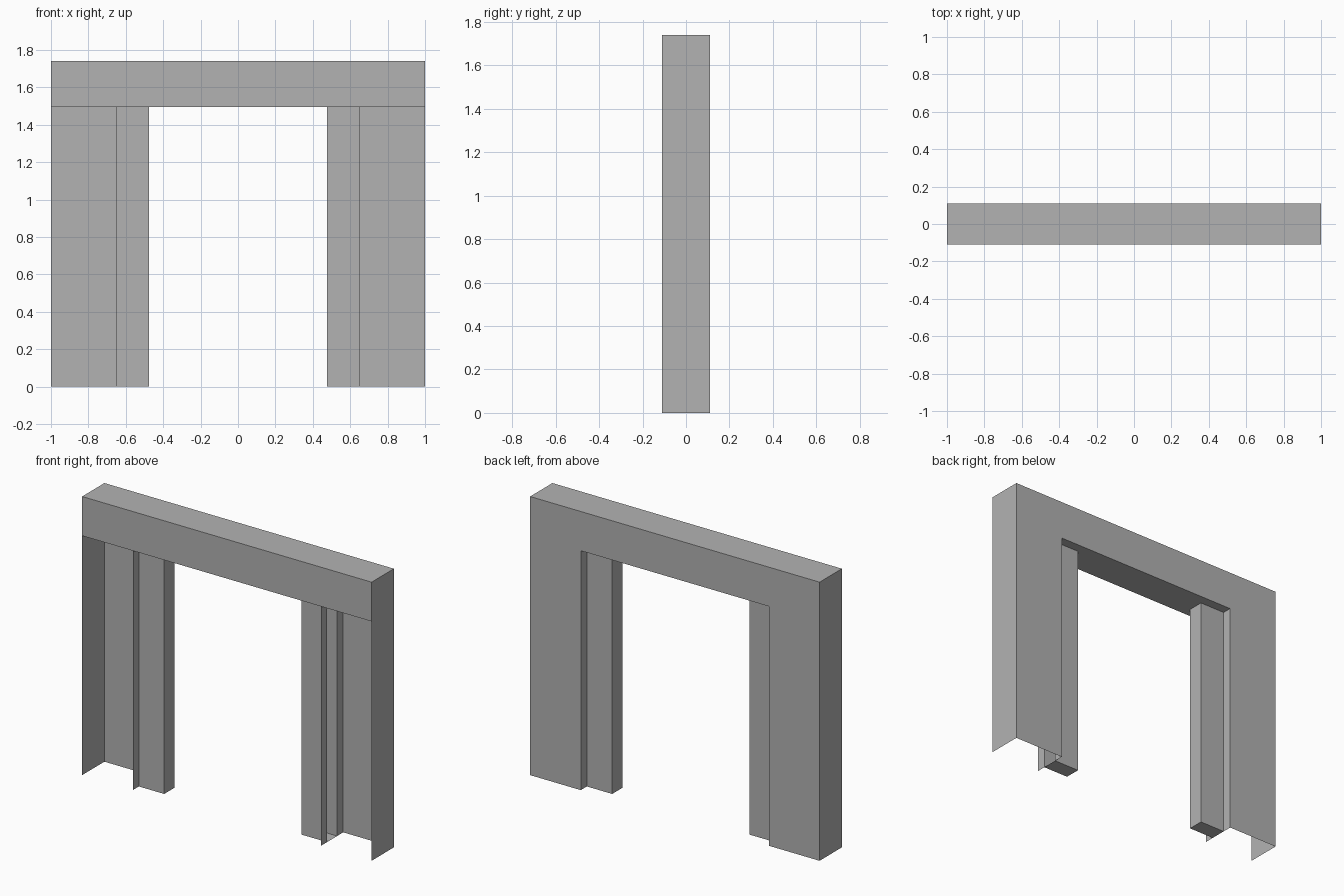
import bpy
import bmesh
from mathutils import Vector

cube = bpy.data.objects.get("Cube")
if cube:
    bpy.data.objects.remove(cube, do_unlink=True)

# Main dimensions
HALF_W, HALF_D, HEIGHT = 1.0, 0.11, 1.74
BEAM_Z = 1.495       # underside of the beam
REVEAL_X = 0.65      # inner edge of each pier
POST_X = 0.475       # inner face of each post
POST_D = 0.05        # half depth of each post

grey = bpy.data.materials.new("plain grey")
grey.use_nodes = True
colour = (0.448, 0.448, 0.448, 1)
grey.diffuse_color = colour
grey.node_tree.nodes["Principled BSDF"].inputs["Base Color"].default_value = colour


def make(name, faces):
    """Object from (corner loop, outward direction) pairs."""
    bm = bmesh.new()
    for corners, outward in faces:
        face = bm.faces.new([bm.verts.new(c) for c in corners])
        face.normal_update()
        if face.normal.dot(Vector(outward)) < 0:
            face.normal_flip()
    bmesh.ops.remove_doubles(bm, verts=bm.verts, dist=0.0001)
    mesh = bpy.data.meshes.new(name)
    bm.to_mesh(mesh)
    bm.free()
    mesh.materials.append(grey)
    obj = bpy.data.objects.new(name, mesh)
    bpy.context.collection.objects.link(obj)
    return obj


def across_x(x, y0, y1, z0, z1, side):
    return [(x, y0, z0), (x, y1, z0), (x, y1, z1), (x, y0, z1)], (side, 0, 0)


def across_y(y, x0, x1, z0, z1, side):
    return [(x0, y, z0), (x1, y, z0), (x1, y, z1), (x0, y, z1)], (0, side, 0)


def across_z(z, x0, x1, y0, y1, side):
    return [(x0, y0, z), (x1, y0, z), (x1, y1, z), (x0, y1, z)], (0, 0, side)


# Back wall: one arch-shaped sheet
half = [(REVEAL_X, BEAM_Z), (REVEAL_X, 0), (HALF_W, 0), (HALF_W, HEIGHT)]
outline = half + [(-x, z) for x, z in reversed(half)]
make("back_wall", [([(x, HALF_D, z) for x, z in outline], (0, 1, 0))])

# Beam: front, top and the underside over the opening
make("beam", [
    across_y(-HALF_D, -HALF_W, HALF_W, BEAM_Z, HEIGHT, -1),
    across_z(HEIGHT, -HALF_W, HALF_W, -HALF_D, HALF_D, 1),
    across_z(BEAM_Z, -REVEAL_X, REVEAL_X, -HALF_D, HALF_D, -1),
])

for label, s in (("left", 1), ("right", -1)):
    # Outer end sheet, full height
    make(label + "_end_wall", [across_x(s * HALF_W, -HALF_D, HALF_D, 0, HEIGHT, s)])

    # Reveal strips in front of and behind the post
    make(label + "_reveal", [
        across_x(s * REVEAL_X, -HALF_D, -POST_D, 0, BEAM_Z, -s),
        across_x(s * REVEAL_X, POST_D, HALF_D, 0, BEAM_Z, -s),
    ])

    # Hollow post, open towards the pier
    inner, outer = s * POST_X, s * REVEAL_X
    make(label + "_post", [
        across_y(-POST_D, inner, outer, 0, BEAM_Z, -1),
        across_y(POST_D, inner, outer, 0, BEAM_Z, 1),
        across_x(inner, -POST_D, POST_D, 0, BEAM_Z, -s),
        across_z(0, inner, outer, -POST_D, POST_D, -1),
    ])
